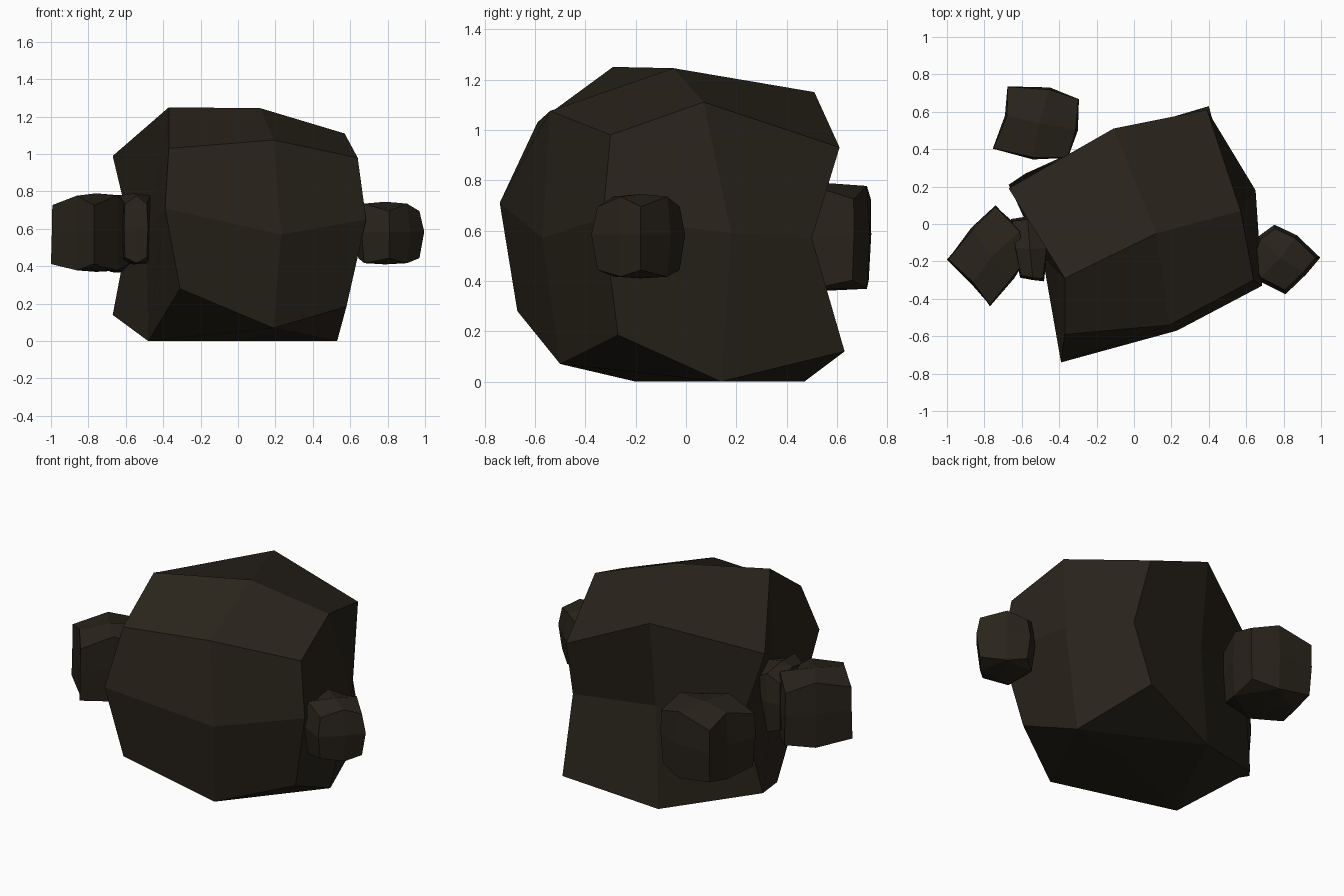
import bpy
import bmesh

if "Cube" in bpy.data.objects:
    bpy.data.objects.remove(bpy.data.objects["Cube"])

mat = bpy.data.materials.new("dark_stone")
mat.diffuse_color = (0.022, 0.017, 0.011, 1)
mat.use_nodes = True
mat.node_tree.nodes["Principled BSDF"].inputs["Base Color"].default_value = mat.diffuse_color


def rock(name, layers, bottom, top):
    """Faceted block: three rings of eight points (bottom to top) plus two cap centres."""
    bm = bmesh.new()
    rings = [[bm.verts.new(p) for p in ring] for ring in layers]
    for lo, hi in zip(rings, rings[1:]):
        for i in range(8):
            j = (i + 1) % 8
            bm.faces.new((lo[i], lo[j], hi[j], hi[i]))
    c_low, c_top = bm.verts.new(bottom), bm.verts.new(top)
    for k in (1, 3, 5, 7):
        a, b, d = k, (k + 1) % 8, (k + 2) % 8
        bm.faces.new((c_top, rings[-1][a], rings[-1][b], rings[-1][d]))
        # underside corners are split so the foot stays flat
        bm.faces.new((rings[0][a], rings[0][d], rings[0][b]))
        bm.faces.new((rings[0][a], c_low, rings[0][d]))
    bmesh.ops.recalc_face_normals(bm, faces=bm.faces)
    me = bpy.data.meshes.new(name)
    bm.to_mesh(me)
    bm.free()
    me.materials.append(mat)
    ob = bpy.data.objects.new(name, me)
    bpy.context.collection.objects.link(ob)
    return ob


def pebble(name, outline, z0, z1, corner_low, corner_high, side):
    """Small rock from its plan outline (corner, mid, corner, ...) and height range."""
    cx = sum(p[0] for p in outline) / 8
    cy = sum(p[1] for p in outline) / 8
    h = z1 - z0

    def ring(z, corner, mid, dz):
        pts = []
        for i, (x, y) in enumerate(outline):
            s = mid if i % 2 else corner
            pts.append((cx + (x - cx) * s, cy + (y - cy) * s, z + (dz if i % 2 else 0)))
        return pts

    layers = [ring(z0 + 0.1 * h, corner_low, side, -0.08 * h),
              ring(z0 + 0.52 * h, 0.98, 1, 0),
              ring(z1 - 0.15 * h, corner_high, side, 0.12 * h)]
    return rock(name, layers, (cx, cy, z0), (cx, cy, z1))


# Main boulder, rings run from the front left corner towards the right
low = [(-.31, -.67, .28), (.19, -.50, .07), (.58, -.27, .185), (.53, .14, 0),
       (.40, .63, .12), (-.14, .47, 0), (-.67, .21, .14), (-.48, -.20, 0)]
mid = [(-.39, -.74, .71), (.23, -.57, .57), (.685, -.33, .65), (.65, .18, .59),
       (.42, .50, .57), (-.11, .45, .62), (-.58, .27, .61), (-.49, -.17, .60)]
high = [(-.37, -.59, 1.03), (.19, -.54, 1.075), (.64, -.30, .98), (.57, .07, 1.11),
        (.39, .61, .93), (-.11, .51, 1.15), (-.67, .19, .99), (-.37, -.29, 1.25)]
rock("boulder", [low, mid, high], (.03, .05, 0), (.12, -.05, 1.245))

# Small rocks around the boulder
pebble("right_pebble", [(.81, -.38), (.92, -.27), (1.0, -.18), (.87, -.06),
                        (.75, 0), (.66, -.07), (.62, -.18), (.66, -.30)],
       .41, .745, .86, .86, .88)
pebble("left_pebble", [(-.77, -.44), (-.64, -.29), (-.58, -.20), (-.60, -.03),
                       (-.74, .10), (-.87, -.02), (-1.0, -.19), (-.87, -.32)],
       .37, .79, 1, .97, .93)
pebble("back_pebble", [(-.76, .40), (-.54, .345), (-.35, .35), (-.30, .50),
                       (-.29, .67), (-.45, .73), (-.68, .74), (-.69, .58)],
       .36, .79, .93, .97, .94)
pebble("inner_pebble", [(-.61, -.29), (-.54, -.30), (-.48, -.31), (-.46, -.13),
                        (-.49, .02), (-.57, .04), (-.66, .03), (-.64, -.13)],
       .41, .79, .9, .9, .92)
